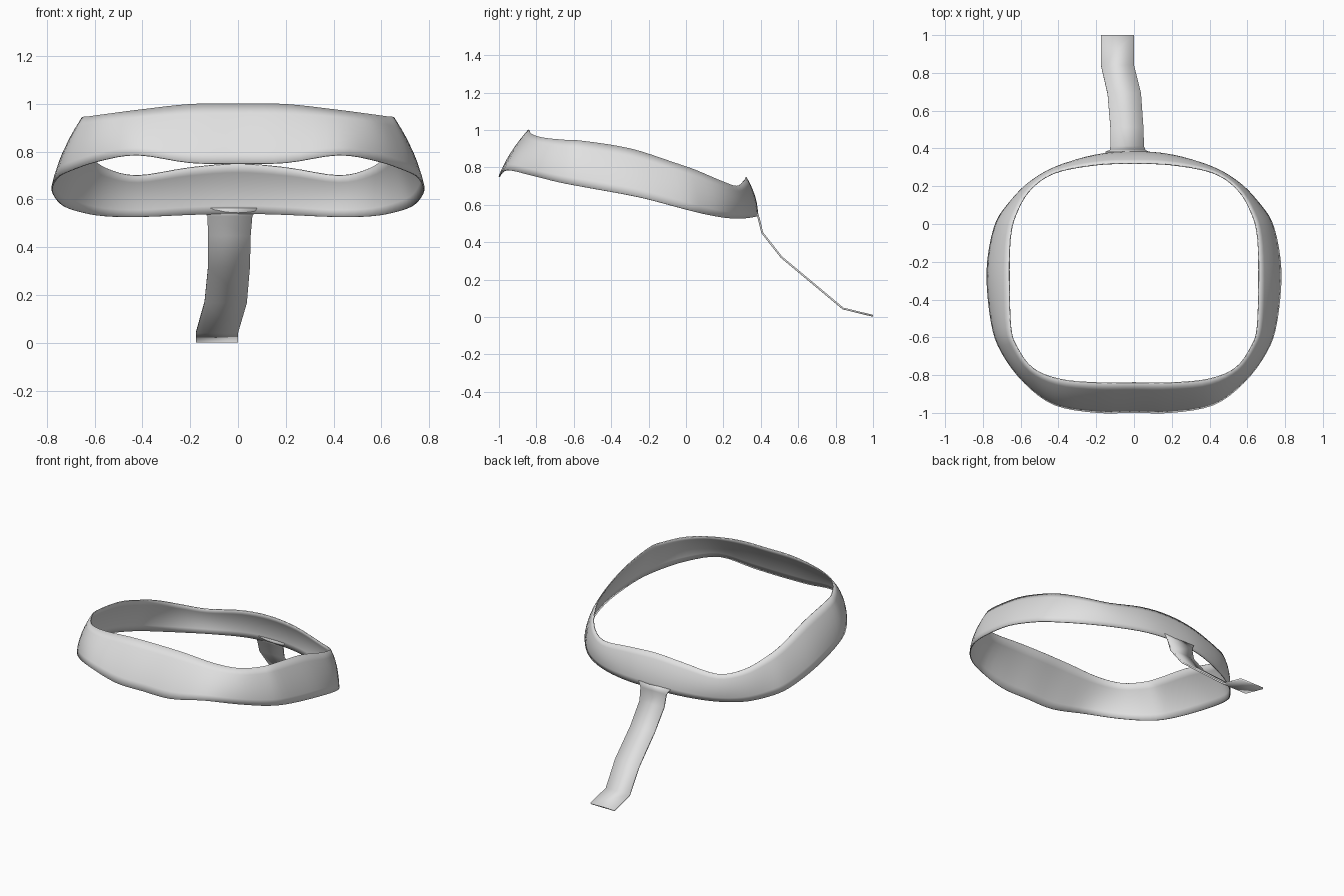
import bpy
from mathutils import Vector

if "Cube" in bpy.data.objects:
    bpy.data.objects.remove(bpy.data.objects["Cube"])

mat = bpy.data.materials.new("pale grey")
mat.diffuse_color = (0.75, 0.75, 0.75, 1)
mat.use_nodes = True
mat.node_tree.nodes["Principled BSDF"].inputs["Base Color"].default_value = mat.diffuse_color


def make_object(name, verts, faces, thickness):
    mesh = bpy.data.meshes.new(name)
    mesh.from_pydata([tuple(v) for v in verts], [], faces)
    mesh.materials.append(mat)
    ob = bpy.data.objects.new(name, mesh)
    bpy.context.collection.objects.link(ob)
    sol = ob.modifiers.new("thickness", 'SOLIDIFY')
    sol.thickness = thickness
    sol.offset = 0
    bpy.ops.object.select_all(action='DESELECT')
    ob.select_set(True)
    bpy.context.view_layer.objects.active = ob
    bpy.ops.object.shade_smooth_by_angle(angle=0.9)
    return ob


def smooth_loop(pts, n):
    """Closed Catmull-Rom curve through the points."""
    out, m = [], len(pts)
    for i in range(m):
        a, b, c, d = (pts[(i + k) % m] for k in (-1, 0, 1, 2))
        for j in range(n):
            t = j / n
            out.append(0.5 * (2 * b + (c - a) * t + (2 * a - 5 * b + 4 * c - d) * t * t
                              + (3 * b - a - 3 * c + d) * t ** 3))
    return out


# Ring band: right half of the upper and lower edges, front to back, then mirrored
upper = [(0, -.84, 1), (.2, -.84, .997), (.4, -.82, .975), (.54, -.76, .957), (.62, -.65, .946),
         (.652, -.55, .94), (.66, -.3, .90), (.655, -.08, .83), (.625, .05, .785),
         (.55, .18, .73), (.42, .27, .70), (.2, .313, .733), (0, .32, .748)]
lower = [(0, -.997, .75), (.2, -.997, .753), (.42, -.957, .785), (.58, -.84, .76), (.70, -.68, .72),
         (.755, -.52, .69), (.778, -.25, .64), (.74, -.02, .58), (.67, .1, .55),
         (.56, .21, .53), (.4, .30, .527), (.2, .365, .535), (0, .382, .54)]


def full_loop(half):
    pts = half + [(-x, y, z) for x, y, z in half[-2:0:-1]]
    return smooth_loop([Vector(p) for p in pts], 4)


rows = 6
up, lo = full_loop(upper), full_loop(lower)
n = len(up)
verts, faces = [], []
for r in range(rows + 1):
    t = r / rows
    for a, b in zip(up, lo):
        p = a.lerp(b, t)
        out = Vector((p.x, p.y + 0.3, 0)).normalized()
        verts.append(p + out * 0.016 * 4 * t * (1 - t))
for r in range(rows):
    for i in range(n):
        j = (i + 1) % n
        faces.append((r * n + i, (r + 1) * n + i, (r + 1) * n + j, r * n + j))
make_object("ring_band", verts, faces, 0.006)

# Hanging strap: left x, right x, y, z of each crease line
strap = [(-.15, .08, .378, .565), (-.128, .06, .388, .53), (-.125, .053, .408, .45),
         (-.125, .05, .51, .32), (-.14, .037, .69, .17), (-.175, .0, .84, .045),
         (-.175, .0, 1.0, .006)]
verts, faces = [], []
for x0, x1, y, z in strap:
    verts += [(x0, y, z), (x1, y, z)]
for i in range(len(strap) - 1):
    k = 2 * i
    faces.append((k, k + 2, k + 3, k + 1))
make_object("hanging_strap", verts, faces, 0.01)
